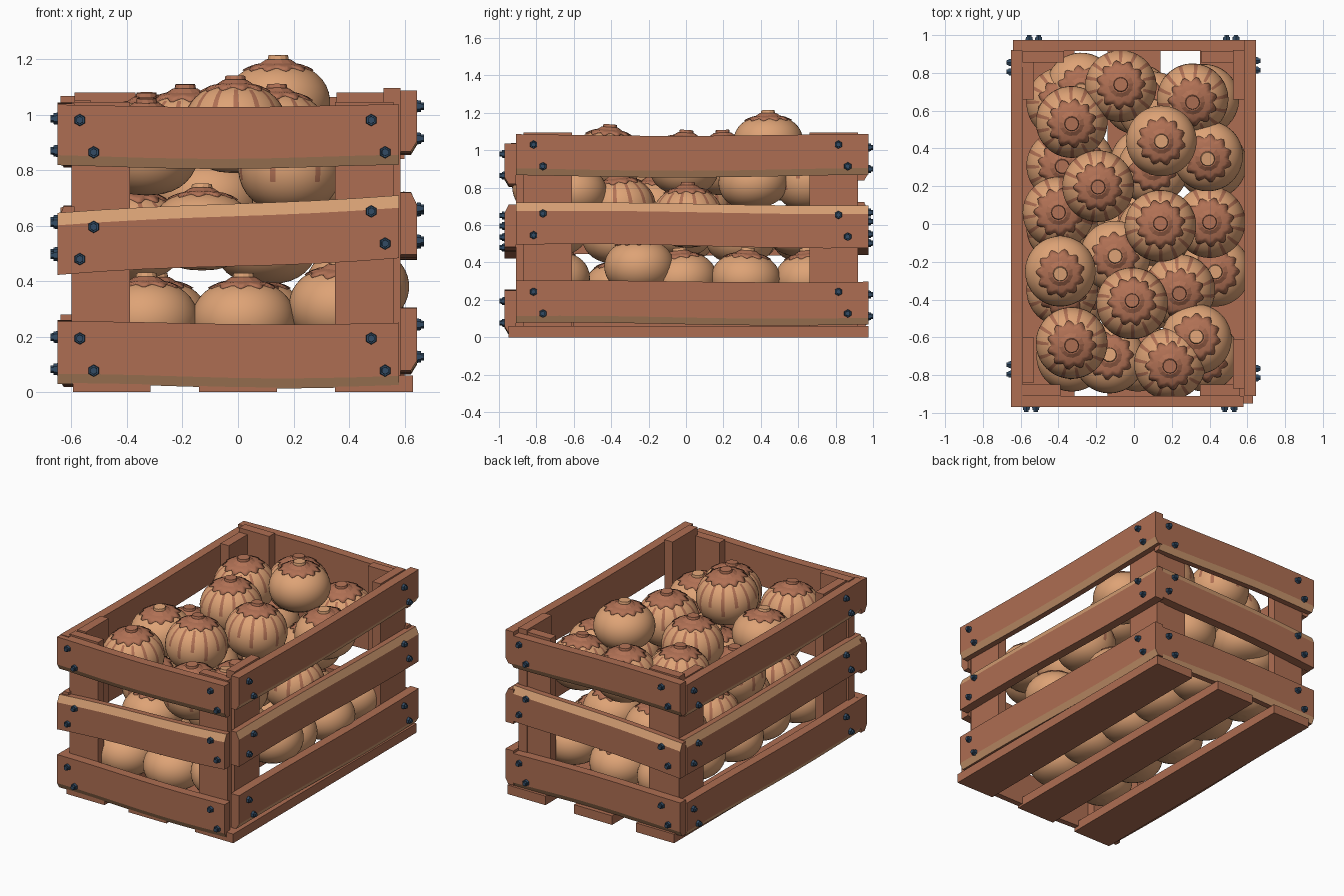
import bpy, bmesh, math, random
from mathutils import Matrix, Vector

if "Cube" in bpy.data.objects:
    bpy.data.objects.remove(bpy.data.objects["Cube"])
random.seed(4)

def material(name, rgb):
    m = bpy.data.materials.new(name)
    m.diffuse_color = (*rgb, 1)
    m.use_nodes = True
    m.node_tree.nodes["Principled BSDF"].inputs["Base Color"].default_value = m.diffuse_color
    return m

wood = material("brown wood", (0.42, 0.155, 0.084))
edge = material("worn wood edge", (0.66, 0.34, 0.17))
skin = material("tan skin", (0.73, 0.365, 0.18))
cap = material("brown cap", (0.44, 0.165, 0.09))
steel = material("blue steel", (0.032, 0.07, 0.125))

def finish(bm, name, mats):
    bmesh.ops.recalc_face_normals(bm, faces=bm.faces)
    me = bpy.data.meshes.new(name)
    bm.to_mesh(me)
    bm.free()
    for m in mats:
        me.materials.append(m)
    return me

def place(me, name, mat=Matrix()):
    ob = bpy.data.objects.new(name, me)
    bpy.context.collection.objects.link(ob)
    ob.matrix_world = mat

# Wavy board with one worn, chamfered long edge
def board(name, frame, span, z, height, tilt, worn, t=0.06):
    bm = bmesh.new()
    n, rings = 8, []
    phase = random.uniform(0, 6)
    for i in range(n + 1):
        f = i / n
        w = 0.008 * math.sin(5 * f + phase)
        lo = z + tilt * (f - 0.5) - height / 2 + w
        hi = lo + height - 0.3 * w
        if worn == "bottom":
            sec = [(0, hi), (t, hi), (t, lo), (0.022, lo), (0, lo + 0.036)]
            strip = 3
        else:
            sec = [(0, hi - 0.045), (0.022, hi), (t, hi), (t, lo), (0, lo)]
            strip = 0
        rings.append([bm.verts.new((span[0] + (span[1] - span[0]) * f, d, h)) for d, h in sec])
    for a, b in zip(rings, rings[1:]):
        for k in range(5):
            fc = bm.faces.new((a[k], a[(k + 1) % 5], b[(k + 1) % 5], b[k]))
            fc.material_index = 1 if k == strip else 0
    bm.faces.new(rings[0])
    bm.faces.new(rings[-1])
    place(finish(bm, name, [wood, edge]), name, frame)

def box(name, lo, hi, frame=Matrix()):
    bm = bmesh.new()
    bmesh.ops.create_cube(bm, size=1)
    for v in bm.verts:
        v.co = Vector([lo[i] + (hi[i] - lo[i]) * (v.co[i] + 0.5) for i in range(3)])
    place(finish(bm, name, [wood]), name, frame)

# Stepped hexagonal bolts
def bolts(name, frame, points):
    bm = bmesh.new()
    for u, z in points:
        for radius, depth in ((0.022, 0.015), (0.015, 0.026)):
            m = Matrix.Translation((u, -depth / 2, z)) @ Matrix.Rotation(math.pi / 2, 4, 'X')
            bmesh.ops.create_cone(bm, cap_ends=True, segments=6, radius1=radius,
                                  radius2=radius * 0.9, depth=depth, matrix=m)
    place(finish(bm, name, [steel]), name, frame)

# Walls: name, distance, board span, height shift, middle tilt, post centres, post width
walls = [("front", 0.97, (-0.65, 0.58), 0.0, 0.07, (-0.495, 0.455), 0.21),
         ("right", 0.645, (-0.91, 0.975), 0.05, -0.01, (-0.74, 0.79), 0.26),
         ("back", 0.975, (-0.60, 0.64), 0.035, -0.06, (-0.465, 0.48), 0.22),
         ("left", 0.65, (-0.92, 0.935), 0.005, -0.01, (-0.78, 0.72), 0.24)]
levels = [("lower", 0.135, 0.228, "bottom"), ("middle", 0.55, 0.225, "top"), ("upper", 0.922, 0.22, "bottom")]
for k, (side, dist, span, shift, tilt, posts, width) in enumerate(walls):
    fr = Matrix.Rotation(k * math.pi / 2, 4, 'Z') @ Matrix.Translation((0, -dist, 0))
    spots = []
    for level, z, height, worn in levels:
        lean = tilt if level == "middle" else 0
        z += shift + (0.015 if (side, level) == ("front", "middle") else 0)
        board(f"{side}_{level}_board", fr, span, z, height, lean, worn)
        # two staggered bolts at each end
        for e, u in zip((-1, 1), posts):
            flip = -1 if level == "middle" else 1
            spots += [(u + 0.05 * e + d * 0.025 * (flip if e < 0 else 1) * -1,
                       z + lean * e * 0.4 + d * 0.058) for d in (-1, 1)]
    for e, u in zip(("left", "right"), posts):
        box(f"{side}_{e}_post", (u - width / 2, 0.06, 0.04), (u + width / 2, 0.12, 1.045 + shift), fr)
    bolts(f"{side}_bolts", fr, spots)

# Floor boards
for k, x in enumerate((-0.455, 0, 0.49)):
    box(f"floor_board_{k + 1}", (x - 0.14, -0.95, 0), (x + 0.14, 0.975, 0.06))

# Fruit: squashed body, scalloped cap, short stem
def fruit_mesh(name, R, H, striped):
    bm = bmesh.new()
    N = 56
    def surf(a, th, s=1.0):
        r = R * s * max(math.cos(a), 0) ** 0.8
        return (r * math.cos(th), r * math.sin(th), H * s * math.sin(a))
    def skinned(rings, rule):
        for j, (p, q) in enumerate(zip(rings, rings[1:])):
            for i in range(N):
                f = bm.faces.new((p[i], p[(i + 1) % N], q[(i + 1) % N], q[i]))
                f.smooth = True
                f.material_index = rule(i, j)
    angs = [math.radians(-85 + 10 * j) for j in range(17)]
    rings = [[bm.verts.new(surf(a, 2 * math.pi * i / N)) for i in range(N)] for a in angs]
    skinned(rings, lambda i, j: int(striped and i % 4 == 0 and (7 if i % 8 else 9) <= j <= 13))
    bm.faces.new(rings[0])
    # cap with a wavy rim
    rings = []
    for f in (-0.01, 0, 0.35, 0.7, 0.9):
        ring = []
        for i in range(N):
            th = 2 * math.pi * i / N
            rim = math.radians(57 + 4.5 * math.cos(11 * th))
            a = rim + (math.radians(88) - rim) * max(f, 0)
            ring.append(bm.verts.new(surf(a, th, 0.99 if f < 0 else 1.035)))
        rings.append(ring)
    skinned(rings, lambda i, j: 1)
    bm.faces.new(rings[-1]).material_index = 1
    # flared neck and stem
    for r1, r2, lift, d in ((0.075, 0.045, 0.004, 0.02), (0.042, 0.036, 0.014, 0.03)):
        old = set(bm.faces)
        bmesh.ops.create_cone(bm, cap_ends=True, segments=12, radius1=r1, radius2=r2, depth=d,
                              matrix=Matrix.Translation((0, 0, H + lift)))
        for f in set(bm.faces) - old:
            f.material_index = 0 if (r1 < 0.05 and not striped) else 1
    return finish(bm, name, [skin, cap])

striped = fruit_mesh("striped_fruit", 0.19, 0.16, True)
plain = fruit_mesh("plain_fruit", 0.187, 0.14, False)

def drop(me, label, x, y, z):
    turn = Matrix.Rotation(random.uniform(-0.12, 0.12), 4, 'X') @ Matrix.Rotation(random.uniform(0, 6), 4, 'Z')
    place(me, label, Matrix.Translation((x, y, z)) @ turn)

# Top of the pile: x, y, z of each centre
top_striped = [(-0.01, -0.42, 0.95), (0.14, -0.01, 0.92), (-0.33, -0.63, 0.87), (0.19, -0.74, 0.81),
               (-0.07, 0.73, 0.89), (-0.33, 0.54, 0.89), (0.31, 0.66, 0.84), (-0.19, 0.2, 0.92),
               (0.4, 0.01, 0.64), (-0.4, 0.06, 0.72), (0.24, -0.35, 0.69)]
top_plain = [(0.145, 0.44, 1.045), (0.39, 0.36, 0.83), (-0.39, -0.25, 0.87), (-0.1, -0.17, 0.7),
             (0.43, -0.25, 0.38), (0.33, -0.61, 0.78), (-0.28, 0.72, 0.6), (-0.13, -0.71, 0.58)]
for k, p in enumerate(top_striped):
    drop(striped, f"striped_fruit_{k + 1}", *p)
for k, p in enumerate(top_plain):
    drop(plain, f"plain_fruit_{k + 1}", *p)

# Bottom layer in staggered rows, and a looser middle layer above it
for r in range(5):
    y = -0.7 + 0.34 * r
    for c in range(3):
        if (r, c) != (1, 2):
            drop(plain, f"bottom_fruit_{r}_{c}", -0.33 + 0.35 * c + 0.04 * (r % 2), y, 0.26 + 0.05 * (c == 2))
for k in range(4):
    y = -0.35 + 0.33 * k
    drop(striped, f"middle_fruit_left_{k + 1}", -0.38, y, 0.56)
    drop(plain, f"middle_fruit_centre_{k + 1}", 0.1, y - 0.02, 0.53 + 0.04 * (k % 2))
